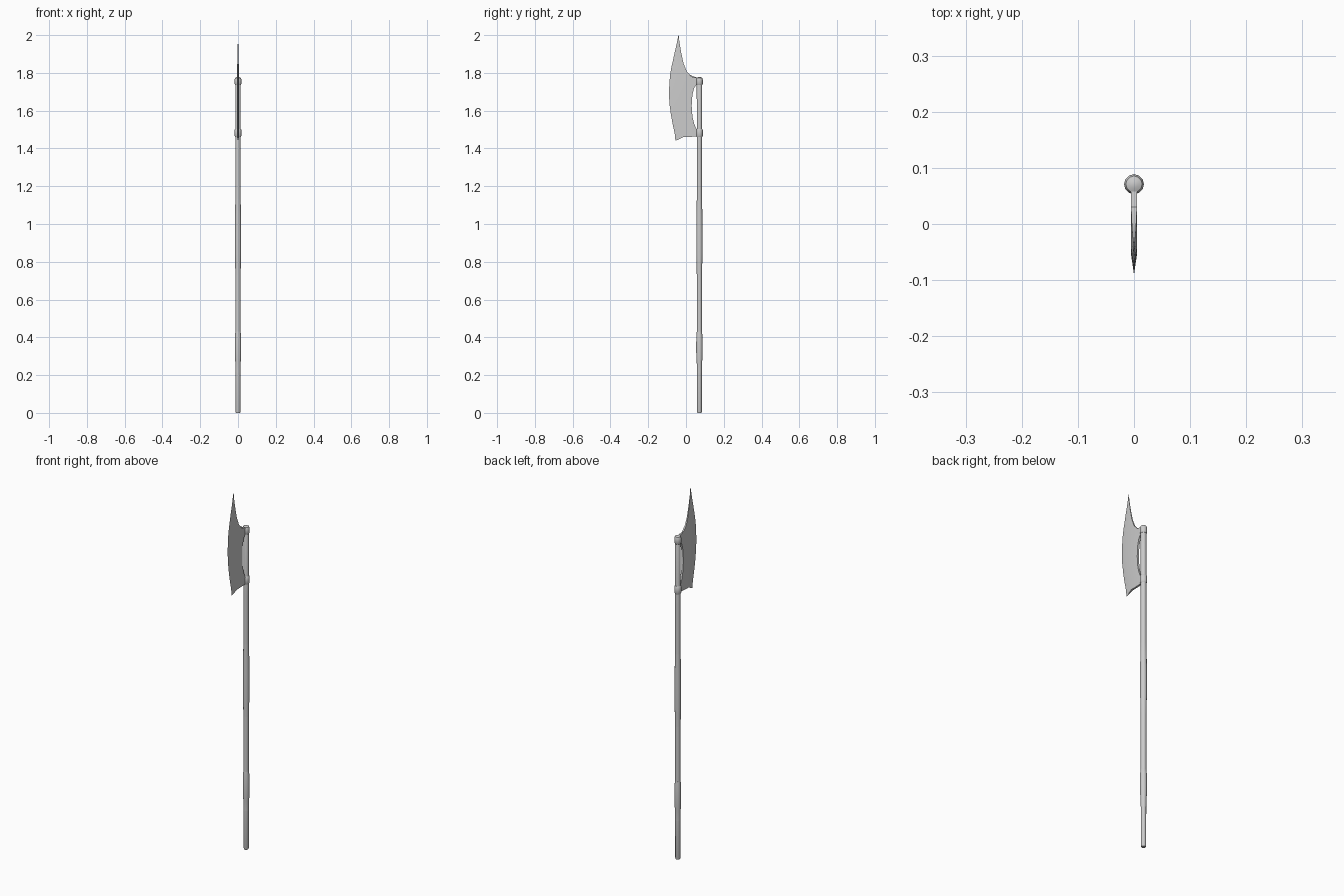
import bpy, bmesh, math

SHAFT_Y = 0.071


def finish(name, bm):
    bmesh.ops.recalc_face_normals(bm, faces=bm.faces)
    me = bpy.data.meshes.new(name)
    bm.to_mesh(me)
    bm.free()
    ob = bpy.data.objects.new(name, me)
    bpy.context.collection.objects.link(ob)
    bpy.ops.object.select_all(action='DESELECT')
    ob.select_set(True)
    bpy.context.view_layer.objects.active = ob
    bpy.ops.object.shade_smooth_by_angle(angle=math.radians(35))
    return ob


def lathe(name, profile, sides=12):
    """Closed turned part on the shaft axis from (radius, z) points."""
    bm = bmesh.new()
    rings = []
    for r, z in profile:
        rings.append([bm.verts.new((r * math.cos(math.tau * i / sides),
                                    SHAFT_Y + r * math.sin(math.tau * i / sides), z))
                      for i in range(sides)])
    for a, b in zip(rings, rings[1:]):
        for i in range(sides):
            j = (i + 1) % sides
            bm.faces.new((a[i], a[j], b[j], b[i]))
    bm.faces.new(rings[0])
    bm.faces.new(rings[-1])
    return finish(name, bm)


# Long wooden shaft
lathe("shaft", [(0.011, 0), (0.013, 0.006), (0.0135, 0.3), (0.0142, 0.9),
                (0.0138, 1.4), (0.0142, 1.765), (0.011, 1.774)])

# Swollen grip wraps
lathe("lower_grip", [(0.0133, 0.21), (0.0142, 0.27), (0.0165, 0.29), (0.017, 0.35),
                     (0.0165, 0.405), (0.0138, 0.43)])
lathe("upper_grip", [(0.0138, 0.72), (0.0152, 0.8), (0.0165, 0.84), (0.0165, 0.95),
                     (0.0158, 1.04), (0.0138, 1.14)])

# Sockets that hold the blade, the upper one with a domed cap
lathe("lower_socket", [(0.0145, 1.46), (0.0178, 1.466), (0.0178, 1.498), (0.0145, 1.504)])
lathe("upper_socket", [(0.0145, 1.735), (0.0178, 1.741), (0.0178, 1.766),
                       (0.0145, 1.774), (0.007, 1.7775), (0.001, 1.778)])

# Blade rows, bottom to top: back, bevel line and cutting edge as (y, z)
rows = [
    ((0.060, 1.463), (-0.015, 1.460), (-0.056, 1.440)),
    ((0.058, 1.498), (-0.025, 1.495), (-0.059, 1.475)),
    ((0.043, 1.530), (-0.037, 1.530), (-0.071, 1.530)),
    ((0.034, 1.570), (-0.046, 1.575), (-0.080, 1.580)),
    ((0.030, 1.625), (-0.053, 1.635), (-0.088, 1.640)),
    ((0.034, 1.685), (-0.055, 1.690), (-0.090, 1.695)),
    ((0.043, 1.720), (-0.053, 1.735), (-0.088, 1.745)),
    ((0.058, 1.742), (-0.048, 1.770), (-0.084, 1.790)),
    ((0.060, 1.774), (-0.044, 1.795), (-0.079, 1.820)),
    ((0.030, 1.779), (-0.042, 1.815), (-0.075, 1.840)),
    ((0.004, 1.808), (-0.041, 1.840), (-0.070, 1.862)),
    ((-0.013, 1.850), (-0.040, 1.875), (-0.063, 1.895)),
    ((-0.025, 1.905), (-0.041, 1.920), (-0.054, 1.933)),
    ((-0.034, 1.958), (-0.041, 1.965), (-0.046, 1.971)),
    ((-0.0390, 2.000), (-0.0400, 2.000), (-0.0405, 2.000)),
]
bm = bmesh.new()
loops = []
for n, (back, bevel, edge) in enumerate(rows):
    t = 0.0052 if n < 10 else max(0.0006, 0.0052 * (14 - n) / 5)
    pts = [(t, *back), (t, *bevel), (0, *edge), (-t, *bevel), (-t, *back)]
    loops.append([bm.verts.new(p) for p in pts])
for a, b in zip(loops, loops[1:]):
    for i in range(5):
        j = (i + 1) % 5
        bm.faces.new((a[i], a[j], b[j], b[i]))
bm.faces.new(loops[0])
bm.faces.new(loops[-1])
finish("blade", bm)
